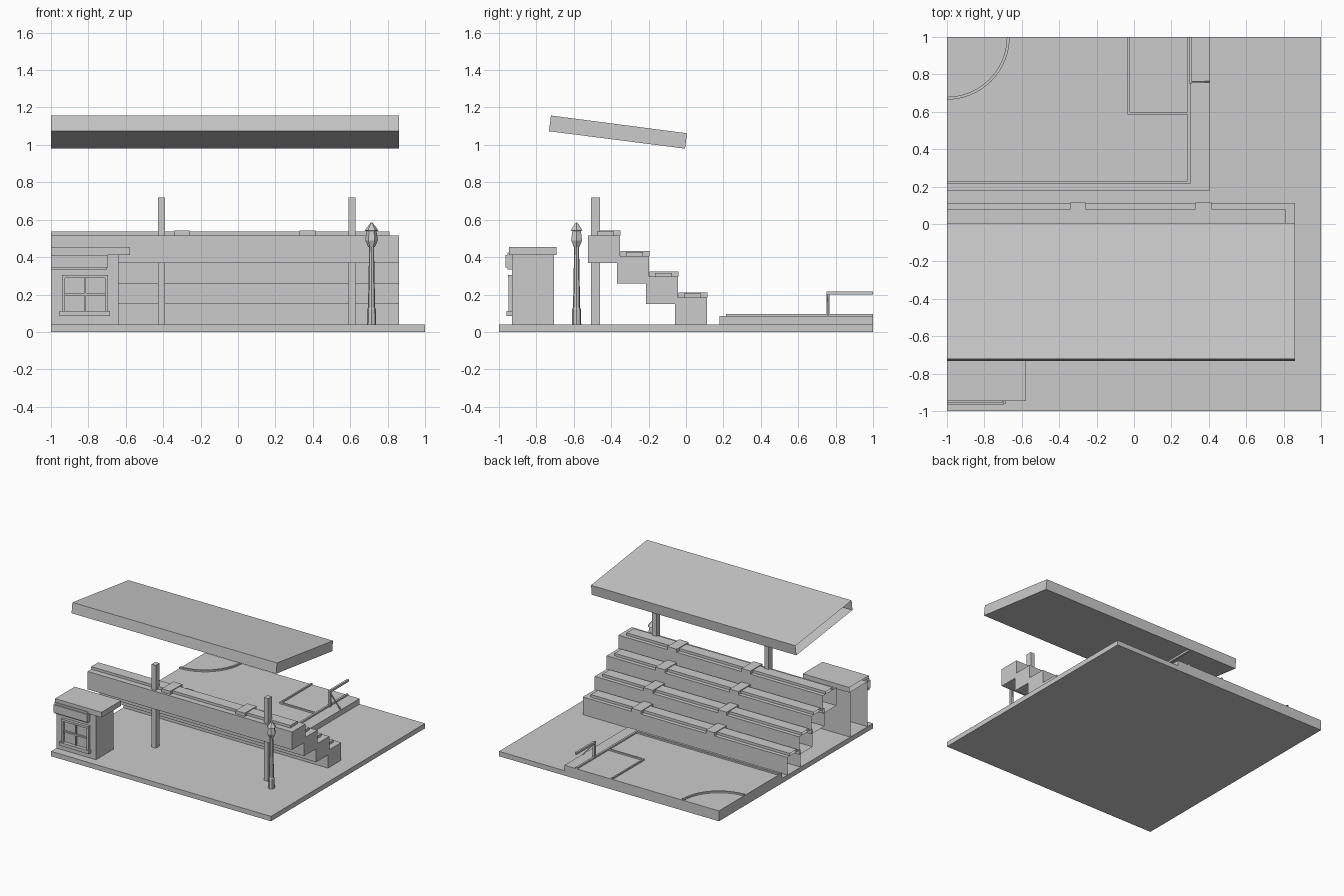
import bpy, bmesh, math
from mathutils import Vector

if "Cube" in bpy.data.objects:
    bpy.data.objects.remove(bpy.data.objects["Cube"], do_unlink=True)

# One plain grey for everything
GREY = (0.6, 0.6, 0.6, 1)
mat = bpy.data.materials.new("plain grey")
mat.use_nodes = True
mat.diffuse_color = GREY
mat.node_tree.nodes["Principled BSDF"].inputs["Base Color"].default_value = GREY


def finish(name, bm, open_end=False):
    """Turn a bmesh into an object; open_end leaves the cut side at x = -1 open."""
    bmesh.ops.recalc_face_normals(bm, faces=bm.faces)
    if open_end:
        ends = [f for f in bm.faces if f.calc_center_median().x < -0.999]
        bmesh.ops.delete(bm, geom=ends, context='FACES')
    mesh = bpy.data.meshes.new(name)
    bm.to_mesh(mesh)
    bm.free()
    mesh.materials.append(mat)
    obj = bpy.data.objects.new(name, mesh)
    bpy.context.collection.objects.link(obj)
    return obj


def box(name, x, y, z, open_end=False):
    """Box from (low, high) ranges."""
    bm = bmesh.new()
    bmesh.ops.create_cube(bm, size=1)
    for v in bm.verts:
        v.co = Vector([r[0] if c < 0 else r[1] for c, r in zip(v.co, (x, y, z))])
    return finish(name, bm, open_end)


def prism(name, profile, x0, x1, open_end=False):
    """Extrude a (y, z) profile along x."""
    bm = bmesh.new()
    face = bm.faces.new([bm.verts.new((x0, y, z)) for y, z in profile])
    new = bmesh.ops.extrude_face_region(bm, geom=[face])["geom"]
    for v in new:
        if isinstance(v, bmesh.types.BMVert):
            v.co.x = x1
    return finish(name, bm, open_end)


def lathe(name, centre, profile, sides):
    """Stack of rings from (radius, z) pairs."""
    bm = bmesh.new()
    rings = []
    for r, z in profile:
        rings.append([bm.verts.new((centre[0] + r * math.cos(math.tau * i / sides),
                                    centre[1] + r * math.sin(math.tau * i / sides), z))
                      for i in range(sides)])
    for a, b in zip(rings, rings[1:]):
        for i in range(sides):
            j = (i + 1) % sides
            bm.faces.new((a[i], a[j], b[j], b[i]))
    bm.faces.new(rings[0])
    bm.faces.new(rings[-1])
    return finish(name, bm)


# Ground
box("ground_slab", (-1, 1), (-1, 1), (0, 0.04))

# Stand: four overlapping tiers with seats and aisle steps
END = 0.86
AISLES = [(-0.34, -0.26), (0.33, 0.415)]
SEATS = [(-1, -0.34), (-0.26, 0.33), (0.415, 0.81)]
for tier in range(4):
    y = -0.155 * tier
    top = 0.185 + 0.11 * tier
    box(f"tier_{tier}", (-1, END), (y - 0.06, y + 0.112), (top - 0.147, top), True)
    for a in AISLES:
        box(f"aisle_step_{tier}", a, (y - 0.04, y + 0.114), (top, top + 0.027))
    for s in SEATS:
        box(f"bench_{tier}", s, (y - 0.012, y + 0.08), (top, top + 0.021), True)

# Roof and its posts
prism("stand_roof", [(-0.733, 1.073), (-0.722, 1.157), (0.005, 1.062), (-0.005, 0.98)],
      -1, END, True)
for x in (-0.41, 0.61):
    box("roof_post", (x - 0.019, x + 0.019), (-0.508, -0.46), (0.04, 0.72))

# Kiosk with sign board, window and sill
box("kiosk_body", (-1, -0.64), (-0.93, -0.705), (0.04, 0.41), True)
box("kiosk_roof", (-1, -0.577), (-0.947, -0.692), (0.41, 0.453), True)
box("kiosk_sign", (-1, -0.70), (-0.955, -0.93), (0.335, 0.425), True)
box("sign_rail", (-1, -0.695), (-0.965, -0.93), (0.345, 0.41), True)
box("window_sill", (-0.955, -0.685), (-0.96, -0.93), (0.085, 0.112))
for x in (-0.932, -0.703):
    box("window_side", (x - 0.008, x + 0.008), (-0.95, -0.93), (0.112, 0.29))
box("window_head", (-0.94, -0.695), (-0.953, -0.93), (0.288, 0.305))
box("window_mullion", (-0.822, -0.812), (-0.942, -0.93), (0.112, 0.29))
box("window_rail", (-0.925, -0.71), (-0.941, -0.93), (0.195, 0.207))

# Street lamp
lathe("lamp_post", (0.714, -0.585),
      [(0.025, 0.04), (0.024, 0.12), (0.019, 0.13), (0.013, 0.46)], 8)
lathe("lamp_lantern", (0.714, -0.585),
      [(0.018, 0.455), (0.034, 0.49), (0.026, 0.54), (0.038, 0.542), (0.004, 0.585)], 6)

# Pitch and raised markings
box("pitch", (-1, 0.405), (0.18, 1), (0.04, 0.085))
MARK = (0.085, 0.097)
box("front_line", (-1, 0.303), (0.215, 0.231), MARK)
box("goal_line", (0.287, 0.303), (0.231, 1), MARK)
box("area_front_line", (-0.034, 0.287), (0.585, 0.598), MARK)
box("area_side_line", (-0.034, -0.022), (0.598, 1), MARK)

# Quarter of the centre circle
bm = bmesh.new()
STEPS = 16
rows = []
for i in range(STEPS + 1):
    a = math.pi / 2 * i / STEPS
    rows.append([bm.verts.new((-1 + r * math.cos(a), 1 - r * math.sin(a), z))
                 for r, z in ((0.32, MARK[0]), (0.335, MARK[0]),
                              (0.335, MARK[1]), (0.32, MARK[1]))])
for a, b in zip(rows, rows[1:]):
    for k in range(4):
        m = (k + 1) % 4
        bm.faces.new((a[k], a[m], b[m], b[k]))
finish("centre_circle", bm)

# Goal: post, crossbar, sloping stay and ground bar
box("goal_post", (0.293, 0.31), (0.752, 0.768), (0.085, 0.215))
box("goal_crossbar", (0.293, 0.31), (0.752, 1), (0.2, 0.217))
bm = bmesh.new()
low = [bm.verts.new((x, 0.756, z)) for x, z in
       ((0.305, 0.205), (0.305, 0.192), (0.395, 0.085), (0.405, 0.085))]
high = [bm.verts.new(v.co + Vector((0, 0.009, 0))) for v in low]
bm.faces.new(low)
bm.faces.new(high)
for i in range(4):
    j = (i + 1) % 4
    bm.faces.new((low[i], low[j], high[j], high[i]))
finish("goal_stay", bm)
